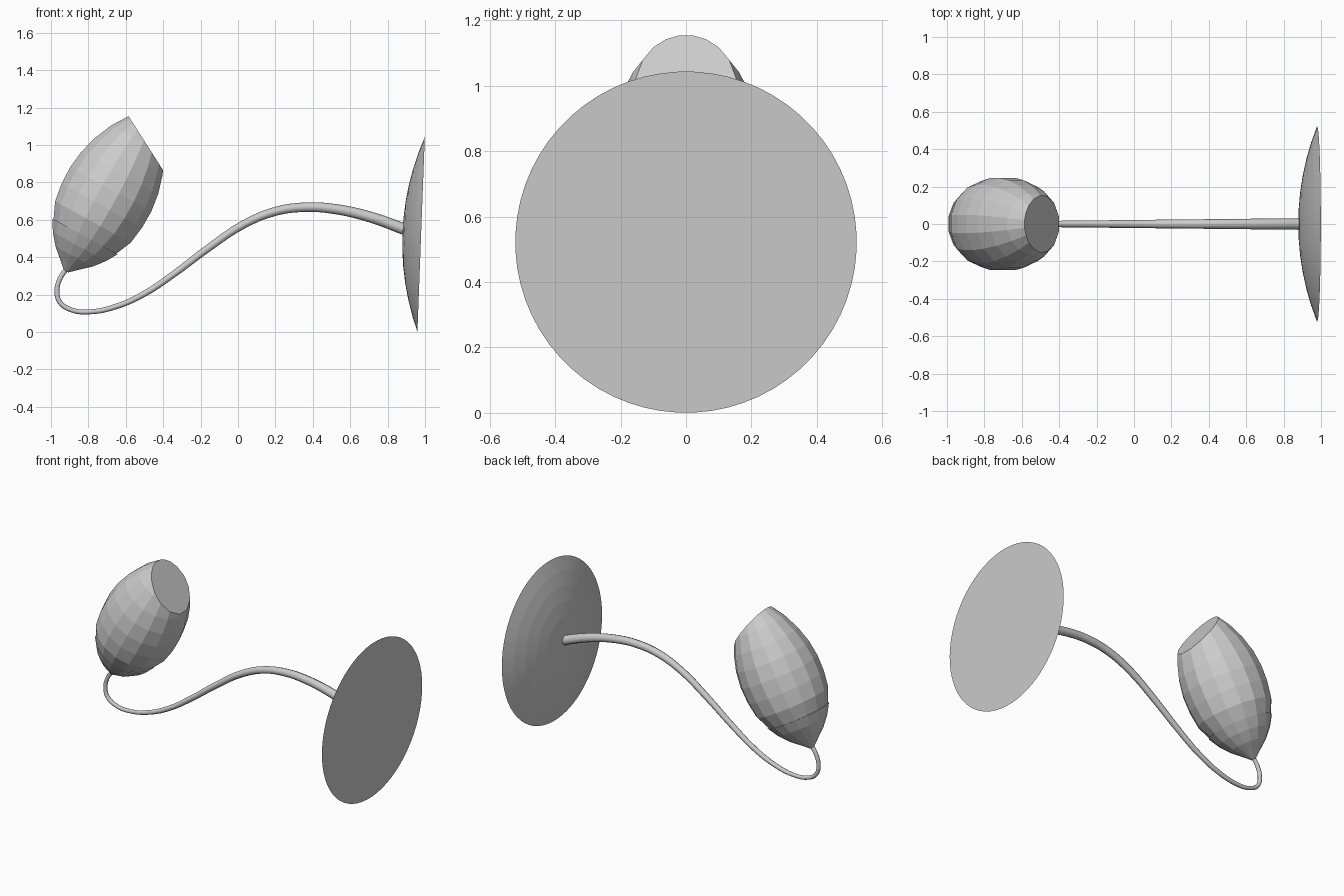
import bpy, bmesh, math
from mathutils import Vector, Matrix

cube = bpy.data.objects.get("Cube")
if cube:
    bpy.data.objects.remove(cube, do_unlink=True)

grey = bpy.data.materials.new("light_grey")
grey.use_nodes = True
grey.diffuse_color = (0.6, 0.6, 0.6, 1)
grey.node_tree.nodes["Principled BSDF"].inputs["Base Color"].default_value = (0.6, 0.6, 0.6, 1)


def lathe(profile, sides, origin, axis):
    """Revolve (radius, height) points about an axis lying in the xz plane."""
    bm = bmesh.new()
    half = math.pi / sides
    pts = [bm.verts.new((r * math.cos(half), r * math.sin(half), h)) for r, h in profile]
    edges = [bm.edges.new(pair) for pair in zip(pts, pts[1:])]
    bmesh.ops.spin(bm, geom=pts + edges, cent=(0, 0, 0), axis=(0, 0, 1),
                   angle=math.tau, steps=sides, use_merge=True)
    bmesh.ops.remove_doubles(bm, verts=bm.verts, dist=0.0005)
    tilt = math.atan2(axis[0], axis[2])
    bm.transform(Matrix.Translation(origin) @ Matrix.Rotation(tilt, 4, 'Y'))
    return bm


def finish(bm, name):
    bmesh.ops.recalc_face_normals(bm, faces=bm.faces)
    mesh = bpy.data.meshes.new(name)
    bm.to_mesh(mesh)
    bm.free()
    obj = bpy.data.objects.new(name, mesh)
    mesh.materials.append(grey)
    bpy.context.collection.objects.link(obj)
    return obj


shade_base = Vector((-0.92, 0, 0.325))
shade_axis = Vector((0.48, 0, 0.877))

# Lamp shade: double-walled bulb with an obliquely cut mouth
outer = [(0, 0.07), (0.10, 0.11), (0.192, 0.205), (0.235, 0.30), (0.25, 0.40), (0.252, 0.50),
         (0.239, 0.60), (0.21, 0.70), (0.165, 0.80), (0.105, 0.89), (0.05, 0.95)]
inner = [(max(r - 0.022, 0), h + (0.02 if r == 0 else 0)) for r, h in outer]
bm = lathe(outer, 16, shade_base, shade_axis)
wall = lathe(inner, 16, shade_base, shade_axis)
temp = bpy.data.meshes.new("inner_wall")
wall.to_mesh(temp)
wall.free()
bm.from_mesh(temp)
bpy.data.meshes.remove(temp)
cut = bmesh.ops.bisect_plane(bm, geom=bm.verts[:] + bm.edges[:] + bm.faces[:],
                             plane_co=(-0.493, 0, 1.01), plane_no=(0.843, 0, 0.538),
                             clear_outer=True)
rim = [e for e in cut["geom_cut"] if isinstance(e, bmesh.types.BMEdge)]
bmesh.ops.bridge_loops(bm, edges=rim)
finish(bm, "lamp_shade")

# Cup that holds the shade
cup = [(0, 0), (0.014, 0), (0.06, 0.042), (0.115, 0.09), (0.165, 0.15), (0.202, 0.212), (0.188, 0.212)]
finish(lathe(cup, 16, shade_base, shade_axis), "shade_cup")

# Wall plate: shallow dome with a flat back
radius, depth = 0.522, 0.1
sphere = (radius ** 2 + depth ** 2) / (2 * depth)
span = math.asin(radius / sphere)
dome = [(sphere * math.sin(span * i / 6), sphere * math.cos(span * i / 6) - sphere + depth)
        for i in range(7)]
finish(lathe(dome + [(0, 0)], 64, Vector((0.979, 0, 0.522)), Vector((-1, 0, 0.038))), "wall_plate")

# Tapered, curling arm
path = [(0.91, 0.542), (0.7, 0.617), (0.5, 0.66), (0.35, 0.667), (0.2, 0.645), (0.03, 0.575),
        (-0.15, 0.455), (-0.35, 0.305), (-0.5, 0.205), (-0.65, 0.137), (-0.79, 0.108),
        (-0.89, 0.118), (-0.953, 0.16), (-0.968, 0.22), (-0.952, 0.285), (-0.915, 0.34)]
curve = bpy.data.curves.new("arm", 'CURVE')
curve.dimensions = '3D'
curve.bevel_depth = 1
curve.bevel_resolution = 2
curve.resolution_u = 4
curve.use_fill_caps = True
spline = curve.splines.new('BEZIER')
spline.bezier_points.add(len(path) - 1)
for point, (x, z) in zip(spline.bezier_points, path):
    point.co = (x, 0, z)
    point.handle_left_type = point.handle_right_type = 'AUTO'
    point.radius = 0.013 + 0.018 * max(0, (x + 0.8) / 1.7)
curve.materials.append(grey)
arm = bpy.data.objects.new("arm", curve)
bpy.context.collection.objects.link(arm)
bpy.ops.object.select_all(action='DESELECT')
arm.select_set(True)
bpy.context.view_layer.objects.active = arm
bpy.ops.object.convert(target='MESH')
bpy.ops.object.shade_smooth_by_angle(angle=math.radians(50))
